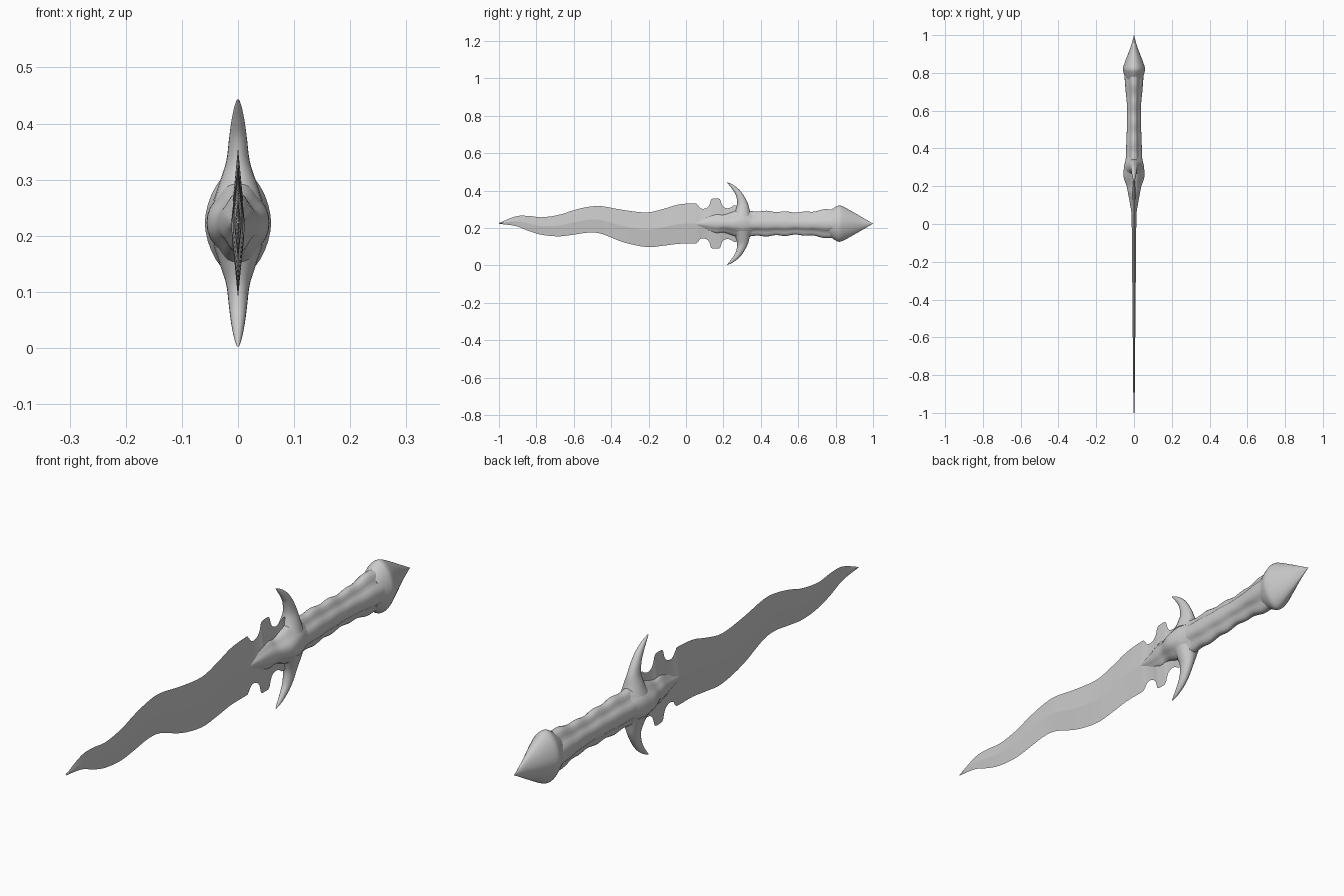
import bpy
import bmesh
import math
from mathutils import Vector

AXIS_Z = 0.223  # height of the dagger's long axis

if "Cube" in bpy.data.objects:
    bpy.data.objects.remove(bpy.data.objects["Cube"], do_unlink=True)

metal = bpy.data.materials.new("plain_grey")
metal.use_nodes = True
grey = (0.6, 0.6, 0.6, 1.0)
metal.diffuse_color = grey
metal.node_tree.nodes["Principled BSDF"].inputs["Base Color"].default_value = grey


def spline(rows, steps):
    """Smooth curve of sections passing through the given rows."""
    rows = [Vector(row) for row in rows]
    result = []
    for i in range(len(rows) - 1):
        start, end = rows[i], rows[i + 1]
        before = rows[max(i - 1, 0)]
        after = rows[min(i + 2, len(rows) - 1)]
        for s in range(steps):
            t = s / steps
            a = (end - before) * 0.5
            b = (after - start) * 0.5
            result.append(start + a * t
                          + (3 * (end - start) - 2 * a - b) * t ** 2
                          + (2 * (start - end) + a + b) * t ** 3)
    return result + [rows[-1]]


def skin(name, rings, sharp_angle):
    """Join rings of points into one closed, shaded surface."""
    bm = bmesh.new()
    loops = [[bm.verts.new(point) for point in ring] for ring in rings]
    count = len(loops[0])
    for first, second in zip(loops, loops[1:]):
        for i in range(count):
            j = (i + 1) % count
            bm.faces.new((first[i], first[j], second[j], second[i]))
    bm.faces.new(loops[0])
    bm.faces.new(loops[-1])
    bmesh.ops.recalc_face_normals(bm, faces=bm.faces)
    mesh = bpy.data.meshes.new(name)
    bm.to_mesh(mesh)
    bm.free()
    mesh.materials.append(metal)
    obj = bpy.data.objects.new(name, mesh)
    bpy.context.collection.objects.link(obj)
    bpy.ops.object.select_all(action="DESELECT")
    obj.select_set(True)
    bpy.context.view_layer.objects.active = obj
    bpy.ops.object.shade_smooth_by_angle(angle=math.radians(sharp_angle))
    return obj


def oval(width, height, groove=0.0, power=1.0, count=32):
    """Oval outline with optional grooves along its four diagonals."""
    points = []
    for i in range(count):
        angle = math.tau * i / count
        c, s = math.cos(angle), math.sin(angle)
        dent = 1 - groove * math.sin(2 * angle) ** 4
        points.append((math.copysign(abs(c) ** power, c) * width * dent,
                       math.copysign(abs(s) ** power, s) * height * dent))
    return points


def body(name, rows, groove=0.0, power=1.0, ripple=0.0, steps=5):
    """Part lofted along the dagger; rows hold y, half width, half height."""
    rings = []
    for y, width, height in spline(rows, steps):
        tall = max(height, 0.001) + ripple * math.sin(y * 62)
        outline = oval(max(width, 0.001), tall, groove, power)
        rings.append([(x, y, AXIS_Z + z) for x, z in outline])
    return skin(name, rings, 40)


# Wavy blade: y, upper edge, lower edge
wave = [(-1.0, 0.226, 0.222), (-0.91, 0.262, 0.21), (-0.84, 0.264, 0.183),
        (-0.77, 0.257, 0.163), (-0.68, 0.27, 0.155), (-0.6, 0.295, 0.164),
        (-0.52, 0.313, 0.175), (-0.45, 0.316, 0.168), (-0.33, 0.295, 0.122),
        (-0.21, 0.283, 0.098), (-0.12, 0.302, 0.105), (-0.04, 0.325, 0.115),
        (0.045, 0.332, 0.116)]
# Notched root of the blade: y, half height
notches = [(0.06, 0.102), (0.075, 0.084), (0.09, 0.079), (0.11, 0.084),
           (0.125, 0.1), (0.135, 0.129), (0.155, 0.134), (0.18, 0.131),
           (0.19, 0.107), (0.2, 0.09), (0.22, 0.082), (0.24, 0.087),
           (0.26, 0.098), (0.3, 0.09)]
edges = wave + [(y, AXIS_Z + h, AXIS_Z - h) for y, h in notches]
blade_rings = []
for y, top, bottom in spline(edges, 4):
    ridge = (top + bottom) / 2
    thick = 0.003 + 0.01 * min(1, (y + 1) / 1.1)
    blade_rings.append([(0, y, top), (thick, y, ridge),
                        (0, y, bottom), (-thick, y, ridge)])
skin("blade", blade_rings, 7)

# Guard, tapering forward over the blade
body("guard", [(0.045, 0.011, 0.012), (0.1, 0.02, 0.031), (0.16, 0.031, 0.052),
               (0.2, 0.039, 0.048), (0.25, 0.055, 0.064), (0.3, 0.053, 0.081),
               (0.335, 0.046, 0.07), (0.37, 0.038, 0.05)], groove=0.12)

# Ribbed grip with lengthwise grooves
body("grip", [(0.31, 0.044, 0.062), (0.37, 0.043, 0.067), (0.5, 0.038, 0.064),
              (0.62, 0.037, 0.061), (0.7, 0.044, 0.069), (0.78, 0.05, 0.079),
              (0.82, 0.05, 0.08)], groove=0.2, ripple=0.003, steps=10)

# Pointed pommel
body("pommel", [(0.765, 0.044, 0.066), (0.8, 0.055, 0.09), (0.822, 0.059, 0.097),
                (0.85, 0.051, 0.086), (0.89, 0.036, 0.064), (0.94, 0.017, 0.035),
                (1.0, 0.0, 0.0)], power=1.15)

# Curved guard horns: height from axis, y, half width, half depth
horn = [(0.04, 0.3, 0.044, 0.05), (0.075, 0.303, 0.032, 0.037),
        (0.11, 0.302, 0.021, 0.028), (0.15, 0.288, 0.016, 0.021),
        (0.18, 0.268, 0.012, 0.018), (0.205, 0.243, 0.007, 0.012),
        (0.22, 0.222, 0.002, 0.003)]
for name, side in (("upper_horn", 1), ("lower_horn", -1)):
    horn_rings = [[(x, y + d, AXIS_Z + side * rise)
                   for x, d in oval(width, depth, count=20)]
                  for rise, y, width, depth in spline(horn, 5)]
    skin(name, horn_rings, 40)
